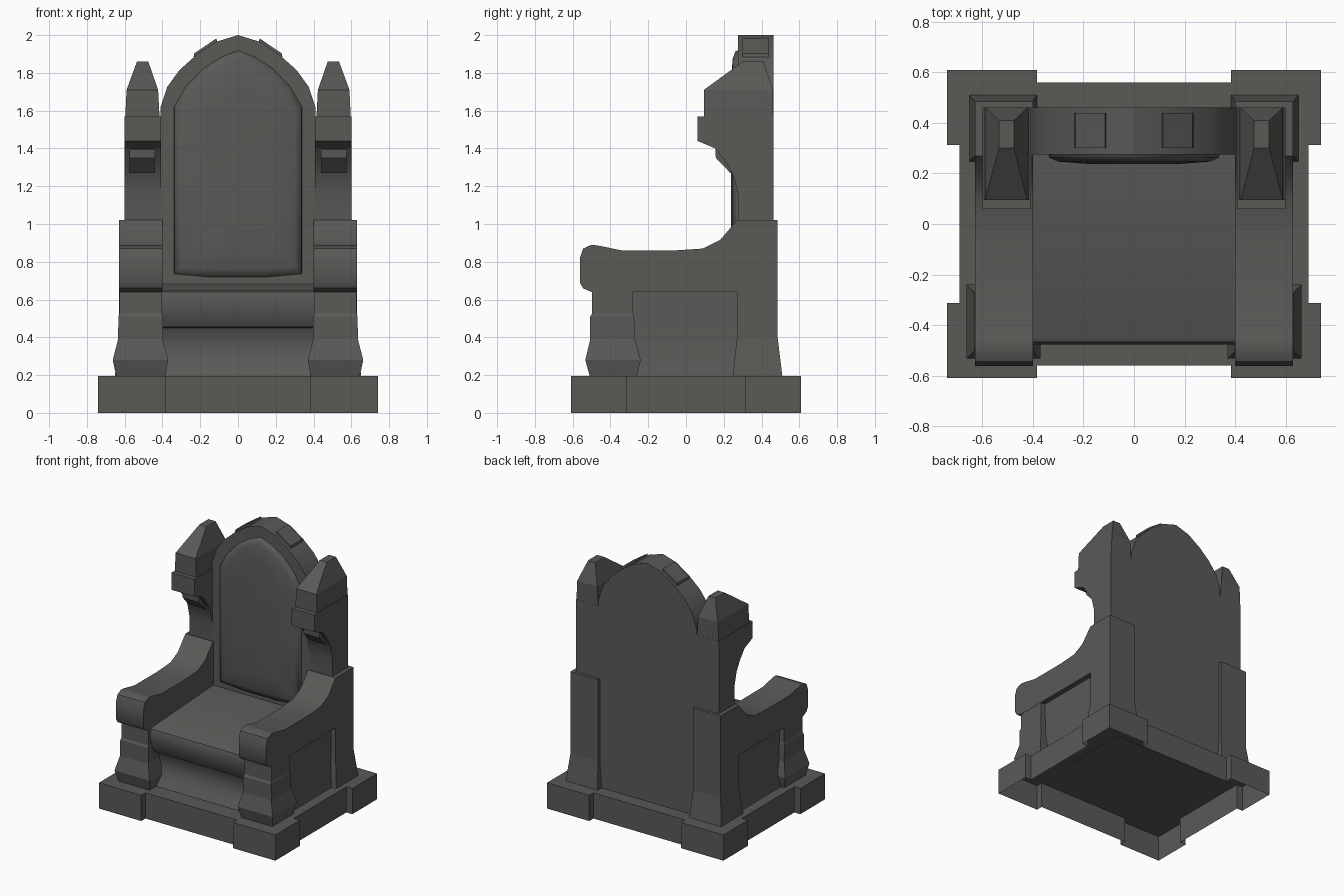
import bpy, bmesh, math

stone = bpy.data.materials.new("dark grey stone")
stone.diffuse_color = (0.105, 0.10, 0.094, 1)


def finish(name, bm, mirror=False, smooth=None):
    bmesh.ops.recalc_face_normals(bm, faces=bm.faces)
    me = bpy.data.meshes.new(name)
    bm.to_mesh(me)
    bm.free()
    me.materials.append(stone)
    ob = bpy.data.objects.new(name, me)
    bpy.context.collection.objects.link(ob)
    if mirror:
        m = ob.modifiers.new("mirror", 'MIRROR')
        m.use_mirror_merge = False
    if smooth:
        bpy.ops.object.select_all(action='DESELECT')
        ob.select_set(True)
        bpy.context.view_layer.objects.active = ob
        bpy.ops.object.shade_smooth_by_angle(angle=math.radians(smooth))
    return ob


def loft(name, rings, start=True, end=True, **kw):
    """Skin a list of equal-length point rings, with optional end caps."""
    bm = bmesh.new()
    vs = [[bm.verts.new(p) for p in r] for r in rings]
    for a, b in zip(vs, vs[1:]):
        for i in range(len(a)):
            j = (i + 1) % len(a)
            bm.faces.new((a[i], a[j], b[j], b[i]))
    # caps are added after orienting the sides outward
    if start:
        bm.faces.new(vs[0])
    if end:
        bm.faces.new(vs[-1])
    return finish(name, bm, **kw)


def slab_x(name, prof, x0, x1, **kw):
    return loft(name, [[(x, y, z) for y, z in prof] for x in (x0, x1)], **kw)


def slab_y(name, prof, y0, y1, **kw):
    return loft(name, [[(x, y, z) for x, z in prof] for y in (y0, y1)], **kw)


def tower(name, levels, **kw):
    """Rectangular rings given as (z, x0, x1, y0, y1)."""
    return loft(name, [[(x0, y0, z), (x1, y0, z), (x1, y1, z), (x0, y1, z)]
                       for z, x0, x1, y0, y1 in levels], **kw)


# plinth with four projecting corner blocks, open underneath
q = [(0.385, -0.56), (0.385, -0.61), (0.74, -0.61), (0.74, -0.313), (0.69, -0.313)]
right = q + [(x, -y) for x, y in reversed(q)]
outline = right + [(-x, y) for x, y in reversed(right)]
loft("plinth", [[(x, y, z) for x, y in outline] for z in (0, 0.195)], start=False)

# seat with rounded lip and hollowed front
slab_x("seat", [(0.30, 0.19), (0.30, 0.69), (-0.45, 0.65), (-0.468, 0.64), (-0.478, 0.61),
                (-0.475, 0.56), (-0.46, 0.50), (-0.435, 0.455), (-0.40, 0.45),
                (-0.375, 0.40), (-0.37, 0.33), (-0.39, 0.26), (-0.43, 0.195)],
       -0.41, 0.41, smooth=35)

# arched backrest
half = [(0.41, 0.195), (0.41, 1.62), (0.375, 1.725), (0.31, 1.815), (0.22, 1.895), (0.115, 1.965)]
slab_y("backrest", half + [(0, 2.0)] + [(-x, z) for x, z in reversed(half)],
       0.275, 0.462, smooth=25)

# padded back panel
ph = [(0.15, 0.718), (0.34, 0.735), (0.34, 1.2), (0.34, 1.62), (0.28, 1.725), (0.19, 1.82), (0.09, 1.885)]
pad = ph + [(0, 1.92)] + [(-x, z) for x, z in reversed(ph)]


def pad_ring(s, y):
    return [(x * s, y, 1.3 + (z - 1.3) * (1 - (1 - s) * 0.6)) for x, z in pad]


loft("back_panel", [pad_ring(1, 0.28), pad_ring(0.985, 0.262), pad_ring(0.88, 0.247),
                    pad_ring(0.5, 0.237)], start=False, smooth=60)

# small studs on the arch
slab_y("arch_stud", [(0.105, 1.95), (0.115, 1.982), (0.232, 1.903), (0.235, 1.885), (0.2, 1.86)],
       0.30, 0.44, mirror=True)

# armrest running up into the lower rear post
slab_x("armrest", [(-0.50, 0.64), (-0.545, 0.66), (-0.562, 0.69), (-0.562, 0.82), (-0.545, 0.87),
                   (-0.50, 0.89), (-0.46, 0.885), (-0.34, 0.86), (-0.06, 0.86), (0.09, 0.87),
                   (0.18, 0.915), (0.27, 1.02), (0.485, 1.02), (0.485, 0.40),
                   (0.27, 0.40), (0.27, 0.64)], 0.40, 0.63, mirror=True, smooth=35)

# flared foot of the rear post
tower("rear_foot", [(0.195, 0.385, 0.652, 0.247, 0.51), (0.40, 0.40, 0.63, 0.27, 0.485)],
      start=False, mirror=True)

# shaped front leg
tower("front_leg", [(0.195, 0.385, 0.645, -0.51, -0.26), (0.28, 0.37, 0.663, -0.533, -0.24),
                    (0.39, 0.398, 0.635, -0.507, -0.27), (0.51, 0.398, 0.633, -0.507, -0.275),
                    (0.525, 0.402, 0.628, -0.498, -0.28), (0.64, 0.402, 0.628, -0.498, -0.28)],
      start=False, mirror=True)

# recessed side panel
tower("side_panel", [(0.195, 0.41, 0.615, -0.35, 0.35), (0.28, 0.41, 0.60, -0.35, 0.35),
                     (0.42, 0.41, 0.59, -0.35, 0.35), (0.645, 0.41, 0.59, -0.35, 0.35)],
      start=False, mirror=True, smooth=30)

# upper post with curved corbel
slab_x("upper_post", [(0.275, 1.0), (0.275, 1.16), (0.25, 1.26), (0.21, 1.33), (0.155, 1.40),
                      (0.06, 1.44), (0.06, 1.57), (0.462, 1.57), (0.462, 1.0)],
       0.408, 0.60, mirror=True, smooth=25)

# pinnacle
tower("pinnacle", [(1.56, 0.415, 0.597, 0.095, 0.461), (1.71, 0.423, 0.59, 0.095, 0.461),
                   (1.86, 0.475, 0.535, 0.30, 0.41)], mirror=True)

# raised block under the corbel
slab_x("corbel_block", [(0.17, 1.40), (0.155, 1.395), (0.158, 1.35), (0.235, 1.27), (0.255, 1.28)],
       0.44, 0.575, mirror=True)
